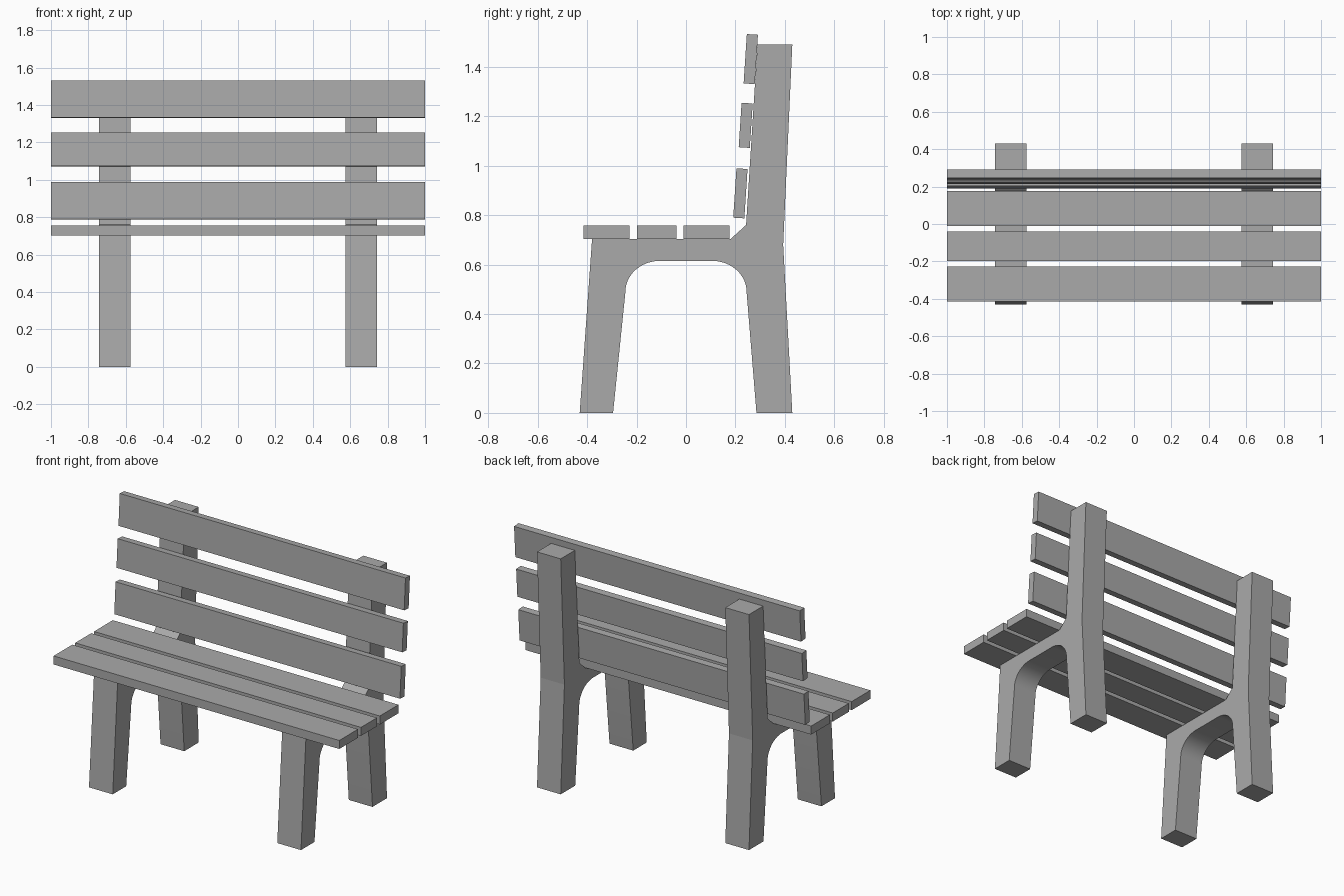
import bpy, bmesh, math
from mathutils import Vector

cube = bpy.data.objects.get("Cube")
if cube:
    bpy.data.objects.remove(cube, do_unlink=True)

grey = bpy.data.materials.new("plain grey")
grey.use_nodes = True
grey.diffuse_color = (0.4, 0.4, 0.4, 1)
grey.node_tree.nodes["Principled BSDF"].inputs["Base Color"].default_value = (0.4, 0.4, 0.4, 1)


def finish(bm, name):
    bmesh.ops.recalc_face_normals(bm, faces=bm.faces[:])
    mesh = bpy.data.meshes.new(name)
    bm.to_mesh(mesh)
    bm.free()
    mesh.materials.append(grey)
    obj = bpy.data.objects.new(name, mesh)
    bpy.context.collection.objects.link(obj)
    return obj


def slat(name, y, z, depth, height, lean=0.0):
    bm = bmesh.new()
    bmesh.ops.create_cube(bm, size=1)
    bmesh.ops.scale(bm, vec=(2, depth, height), verts=bm.verts[:])
    obj = finish(bm, name)
    obj.location = (0, y, z)
    obj.rotation_euler.x = -lean
    return obj


def arc(cy, start, end, steps=24):
    """Quarter of the leg arch, in the (y, z) plane."""
    angles = [math.radians(start + (end - start) * i / steps) for i in range(steps + 1)]
    return [(cy + 0.14 * math.cos(a), 0.49 + 0.125 * math.sin(a)) for a in angles]


def side_frame(name, x0, x1):
    outline = [(-0.43, 0), (-0.295, 0)]
    outline += arc(-0.105, 180, 90) + arc(0.105, 90, 0)
    outline += [(0.285, 0), (0.43, 0), (0.393, 0.68), (0.43, 1.49),
                (0.289, 1.49), (0.243, 0.76), (0.18, 0.703), (-0.38, 0.703)]
    bm = bmesh.new()
    face = bm.faces.new([bm.verts.new((x0, y, z)) for y, z in outline])
    grown = bmesh.ops.extrude_face_region(bm, geom=[face], use_keep_orig=True)
    moved = [g for g in grown["geom"] if isinstance(g, bmesh.types.BMVert)]
    bmesh.ops.translate(bm, vec=Vector((x1 - x0, 0, 0)), verts=moved)
    obj = finish(bm, name)
    # Smooth only the finely stepped arch
    bpy.ops.object.select_all(action="DESELECT")
    obj.select_set(True)
    bpy.context.view_layer.objects.active = obj
    bpy.ops.object.shade_smooth_by_angle(angle=math.radians(4.5))
    return obj


# Side frames: legs, arch and back post in one piece
side_frame("right_side_frame", -0.742, -0.576)
side_frame("left_side_frame", 0.576, 0.742)

# Seat slats
for name, y, depth in (("front", -0.322, 0.187), ("middle", -0.119, 0.16), ("rear", 0.083, 0.187)):
    slat(name + "_seat_slat", y, 0.73, depth, 0.054)

# Leaning backrest slats
for name, y, z, height in (("lower", 0.22, 0.888, 0.2), ("middle", 0.2415, 1.163, 0.18),
                           ("upper", 0.262, 1.431, 0.2)):
    slat(name + "_back_slat", y, z, 0.045, height, lean=0.065)
